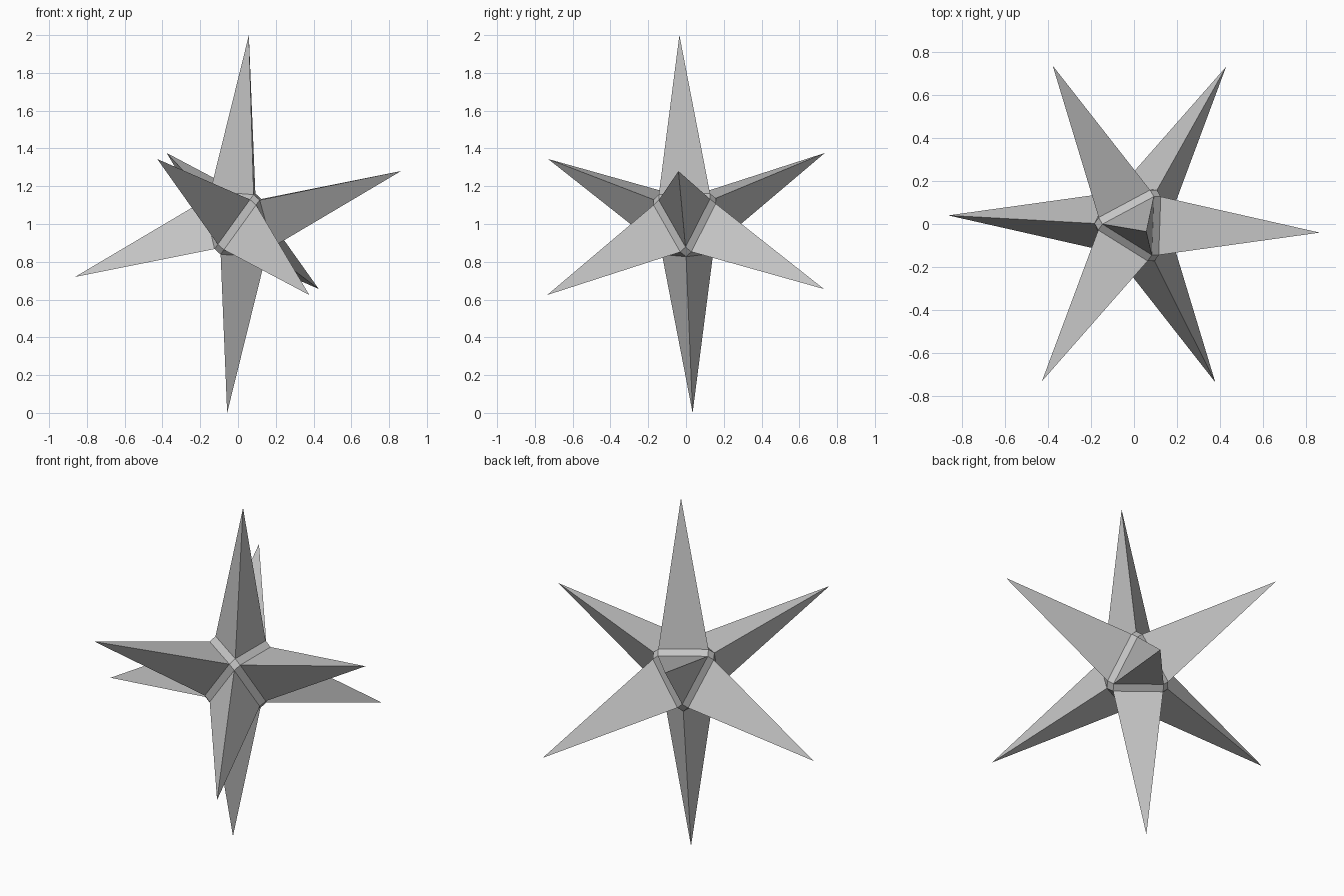
import bpy
import bmesh
from itertools import product
from mathutils import Vector

cube = bpy.data.objects.get("Cube")
if cube:
    bpy.data.objects.remove(cube, do_unlink=True)

# Tilted axes of the octahedral core; spike tips lie at their signed sums
AXES = [Vector((0.2425, 0.3475, 0.328)),
        Vector((0.2175, -0.385, 0.312)),
        Vector((-0.4025, 0.0025, 0.36))]
CENTRE = Vector((0, 0, 1))
CORNER = 0.41   # distance of the small corner caps along each axis
BEVEL = 0.04    # half width of the bevelled edges

grey = bpy.data.materials.new("plain grey")
grey.use_nodes = True
grey.diffuse_color = (0.55, 0.55, 0.55, 1)
grey.node_tree.nodes["Principled BSDF"].inputs["Base Color"].default_value = grey.diffuse_color

bm = bmesh.new()
SIGNS = list(product((1, -1), repeat=3))


def point(signs, weights):
    return CENTRE + sum((a * s * w for a, s, w in zip(AXES, signs, weights)), Vector())


# Three base corners for each of the eight spikes
corner = {(s, i): bm.verts.new(point(s, [CORNER if j == i else BEVEL for j in range(3)]))
          for s in SIGNS for i in range(3)}


def flip(signs, i):
    return tuple(-v if j == i else v for j, v in enumerate(signs))


for s in SIGNS:
    # Spike: three long sides meeting at a sharp tip
    tip = bm.verts.new(point(s, (1, 1, 1)))
    for i in range(3):
        bm.faces.new((corner[s, i], corner[s, (i + 1) % 3], tip))

    for i in range(3):
        j, k = (i + 1) % 3, (i + 2) % 3
        # Bevelled strip between neighbouring spikes
        if s[i] > 0:
            t = flip(s, i)
            bm.faces.new((corner[s, j], corner[s, k], corner[t, k], corner[t, j]))
        # Small square cap where four spikes meet
        if s[j] > 0 and s[k] > 0:
            ring = (s, flip(s, j), flip(flip(s, j), k), flip(s, k))
            bm.faces.new([corner[r, i] for r in ring])

bmesh.ops.recalc_face_normals(bm, faces=bm.faces[:])
mesh = bpy.data.meshes.new("spiked_star")
bm.to_mesh(mesh)
bm.free()
mesh.materials.append(grey)
star = bpy.data.objects.new("spiked_star", mesh)
bpy.context.collection.objects.link(star)
